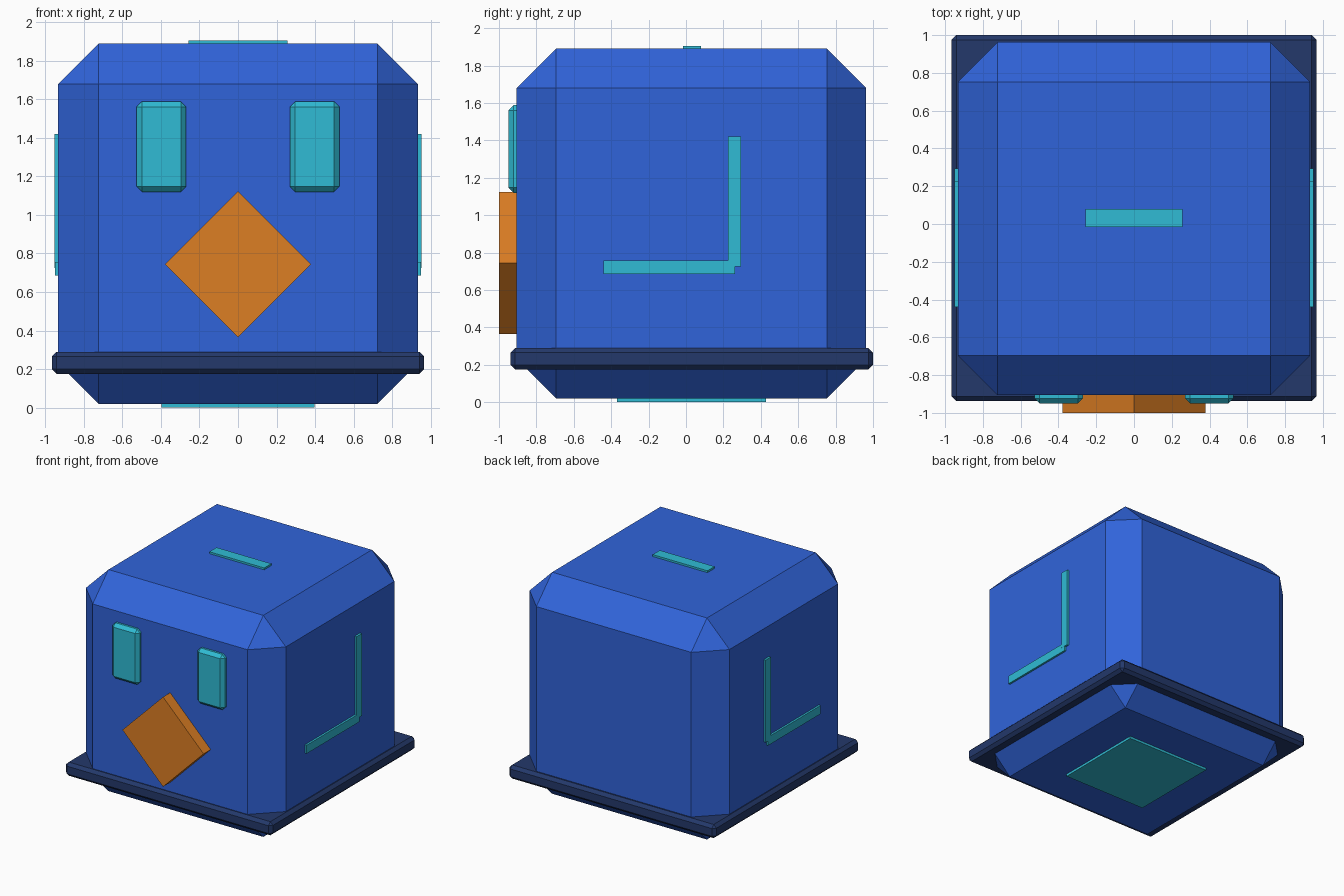
import bpy
import math

if "Cube" in bpy.data.objects:
    bpy.data.objects.remove(bpy.data.objects["Cube"])


def material(name, rgb):
    m = bpy.data.materials.new(name)
    m.diffuse_color = (*rgb, 1.0)
    m.use_nodes = True
    m.node_tree.nodes["Principled BSDF"].inputs["Base Color"].default_value = m.diffuse_color
    return m


BLUE = material("body blue", (0.030, 0.127, 0.70))
CYAN = material("cyan", (0.029, 0.50, 0.66))
ORANGE = material("orange", (0.72, 0.21, 0.017))
NAVY = material("dark navy", (0.017, 0.040, 0.145))


def box(name, mat, x, y, z, bevel=0.0, tilt=0.0):
    """Box spanning the given (min, max) ranges, optionally chamfered and tilted about y."""
    bpy.ops.mesh.primitive_cube_add(
        size=1, location=[(a + b) / 2 for a, b in (x, y, z)], rotation=(0, tilt, 0))
    ob = bpy.context.object
    ob.name = name
    ob.scale = [b - a for a, b in (x, y, z)]
    bpy.ops.object.transform_apply(location=False, rotation=False, scale=True)
    ob.data.materials.append(mat)
    if bevel:
        mod = ob.modifiers.new("chamfer", 'BEVEL')
        mod.width = bevel
        mod.segments = 1
        mod.limit_method = 'NONE'
    return ob


# Chamfered cube body and the belt around its foot
box("body", BLUE, (-0.933, 0.933), (-0.905, 0.963), (0.02, 1.89), bevel=0.21)
box("belt", NAVY, (-0.966, 0.966), (-0.938, 1.0), (0.175, 0.29), bevel=0.025)

# Diamond beak: a square block turned 45 degrees
h = 0.379 / math.sqrt(2)
box("beak", ORANGE, (-h, h), (-1.0, -0.80), (0.745 - h, 0.745 + h), tilt=math.pi / 4)

# Eyes and the L-shaped side marks, mirrored left and right
for s, side in ((-1, "left"), (1, "right")):
    def span(a, b):
        return tuple(sorted((s * a, s * b)))
    box(f"{side}_eye", CYAN, span(0.27, 0.526), (-0.95, -0.85), (1.12, 1.588), bevel=0.027)
    box(f"{side}_mark_upright", CYAN, span(0.90, 0.951), (0.225, 0.295), (0.725, 1.42))
    box(f"{side}_mark_bar", CYAN, span(0.90, 0.95), (-0.44, 0.262), (0.686, 0.757))

# Top slot strip and bottom plate
box("top_strip", CYAN, (-0.256, 0.256), (-0.016, 0.079), (1.86, 1.906))
box("bottom_plate", CYAN, (-0.398, 0.398), (-0.37, 0.427), (0.0, 0.05))
